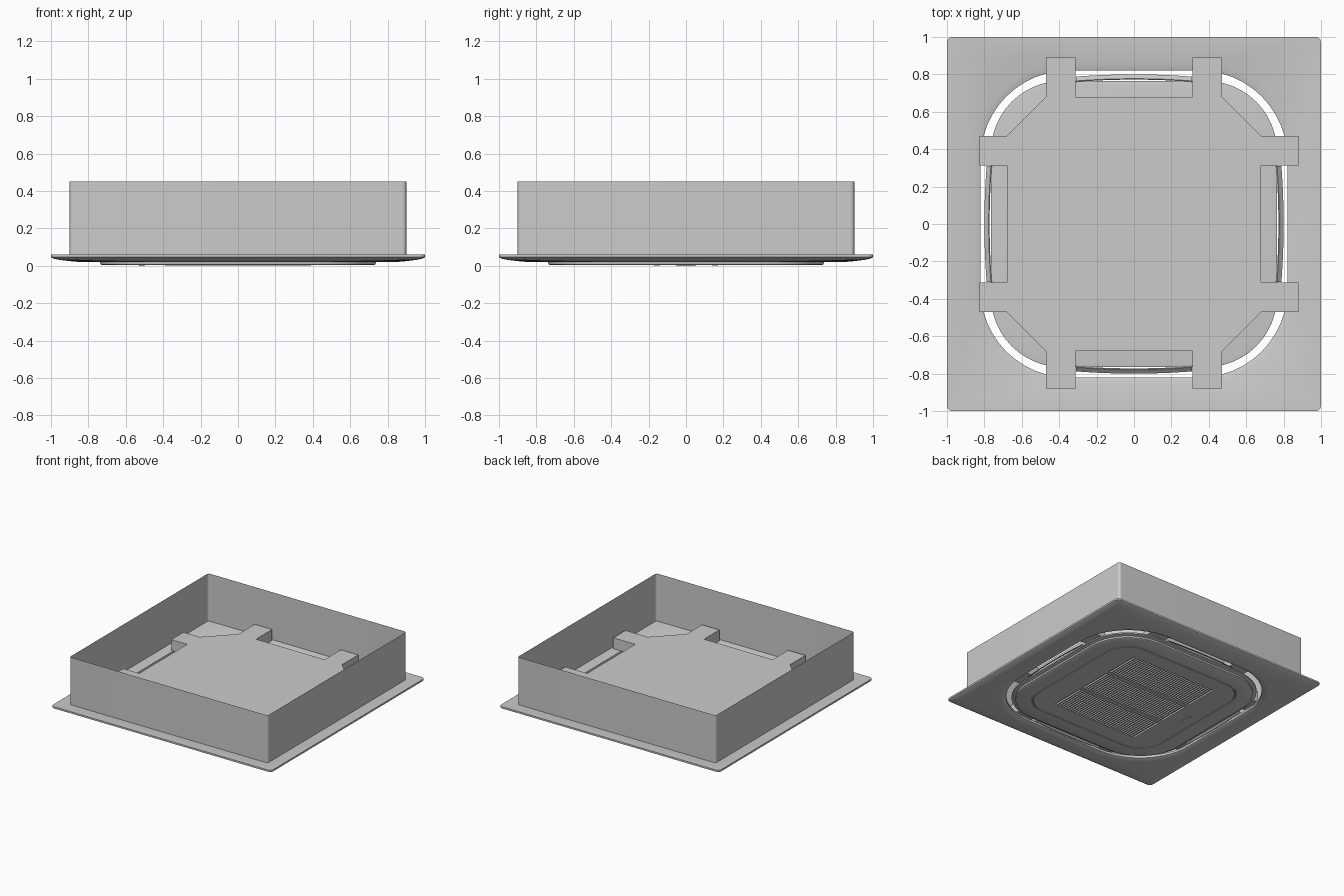
import bpy, bmesh, math
from mathutils import Matrix, Vector

if "Cube" in bpy.data.objects:
    bpy.data.objects.remove(bpy.data.objects["Cube"])


def finish(name, bm, smooth=True):
    bmesh.ops.recalc_face_normals(bm, faces=bm.faces)
    me = bpy.data.meshes.new(name)
    bm.to_mesh(me)
    bm.free()
    ob = bpy.data.objects.new(name, me)
    bpy.context.collection.objects.link(ob)
    if smooth:
        bpy.ops.object.select_all(action='DESELECT')
        ob.select_set(True)
        bpy.context.view_layer.objects.active = ob
        bpy.ops.object.shade_smooth_by_angle(angle=math.radians(30))
    return ob


def rounded_rect(hx, hy, r, z, seg=12):
    pts = []
    for k, (sx, sy) in enumerate(((1, 1), (-1, 1), (-1, -1), (1, -1))):
        for i in range(seg + 1):
            a = math.pi / 2 * (k + i / seg)
            pts.append((sx * (hx - r) + r * math.cos(a),
                        sy * (hy - r) + r * math.sin(a), z))
    return pts


def loft(name, loops, closed=False, caps=False):
    """Skin a stack of rounded rectangles given as (hx, hy, radius, z)."""
    bm = bmesh.new()
    rings = [[bm.verts.new(p) for p in rounded_rect(*l)] for l in loops]
    pairs = list(zip(rings, rings[1:]))
    if closed:
        pairs.append((rings[-1], rings[0]))
    for a, b in pairs:
        n = len(a)
        for i in range(n):
            j = (i + 1) % n
            bm.faces.new((a[i], a[j], b[j], b[i]))
    if caps:
        bm.faces.new(rings[0])
        bm.faces.new(rings[-1])
    return finish(name, bm)


def add_box(bm, x0, x1, y0, y1, z0, z1):
    m = (Matrix.Translation(((x0 + x1) / 2, (y0 + y1) / 2, (z0 + z1) / 2))
         @ Matrix.Diagonal((x1 - x0, y1 - y0, z1 - z0, 1)))
    bmesh.ops.create_cube(bm, size=1, matrix=m)


# Open-topped casing wall
loft("casing_wall", [(.9, .9, .02, .055), (.9, .9, .02, .45)])

# Ceiling flange with a gently curved underside and a rounded opening
flange = [(1, .03, .06), (1, .03, .046), (.985, .04, .038), (.95, .08, .031),
          (.90, .25, .025), (.855, .48, .021), (.845, .48, .021),
          (.82, .47, .032), (.82, .47, .05), (.85, .49, .06)]
loft("ceiling_flange", [(h, h, r, z) for h, r, z in flange], closed=True)

# Central intake panel with outline groove and recessed grille bed
panel = [(.74, .36, .04), (.765, .38, .036), (.765, .38, .026), (.738, .355, .02),
         (.735, .35, .008), (.725, .345, .003), (.605, .2, .003), (.602, .2, .007),
         (.598, .2, .007), (.595, .2, .003)]
GX, GY = .39, .465
loft("intake_panel", [(h, h, r, z) for h, r, z in panel]
     + [(GX, GY, .004, .003), (GX, GY, .004, .016)], caps=True)

# Grille slats and cross bars
bm = bmesh.new()
count = 36
pitch = 2 * GX / count
for i in range(1, count):
    x = -GX + i * pitch
    add_box(bm, x - .005, x + .005, -GY, GY, .003, .016)
for y in (-.155, .155):
    add_box(bm, -GX, GX, y - .016, y + .016, .001, .016)
finish("grille_slats", bm, False)

# Small release latch
bm = bmesh.new()
add_box(bm, -.53, -.50, -.05, .05, 0, .006)
finish("panel_latch", bm, False)

# Upper carrier plate with eight mounting arms and chamfered corners
bm = bmesh.new()
outline = []
for k, reach in enumerate((.88, .89, .825, .88)):
    rot = Matrix.Rotation(k * math.pi / 2, 3, 'Z')
    for x, y in ((.68, -.47), (reach, -.47), (reach, -.312), (.68, -.312),
                 (.68, .312), (reach, .312), (reach, .47), (.68, .47)):
        outline.append(bm.verts.new(rot @ Vector((x, y, .06))))
face = bm.faces.new(outline)
ext = bmesh.ops.extrude_face_region(bm, geom=[face], use_keep_orig=True)
bmesh.ops.translate(bm, vec=(0, 0, .09),
                    verts=[v for v in ext["geom"] if isinstance(v, bmesh.types.BMVert)])
finish("carrier_plate", bm, False)

# Four bowed air vanes in the outlet slots
section = [(.765, .048), (.778, .034), (.788, .026), (.783, .024), (.772, .03), (.76, .044)]
for k, side in enumerate(("right", "back", "left", "front")):
    rot = Matrix.Rotation(k * math.pi / 2, 3, 'Z')
    bm = bmesh.new()
    rows = []
    for i in range(13):
        t = -1 + i / 6
        bow = .012 * (1 - t * t)
        rows.append([bm.verts.new(rot @ Vector((x + bow, .31 * t, z))) for x, z in section])
    for a, b in zip(rows, rows[1:]):
        for i in range(len(section)):
            j = (i + 1) % len(section)
            bm.faces.new((a[i], a[j], b[j], b[i]))
    bm.faces.new(rows[0])
    bm.faces.new(rows[-1])
    finish("air_vane_" + side, bm)

# Rest the model on z = 0
bpy.context.view_layer.update()
